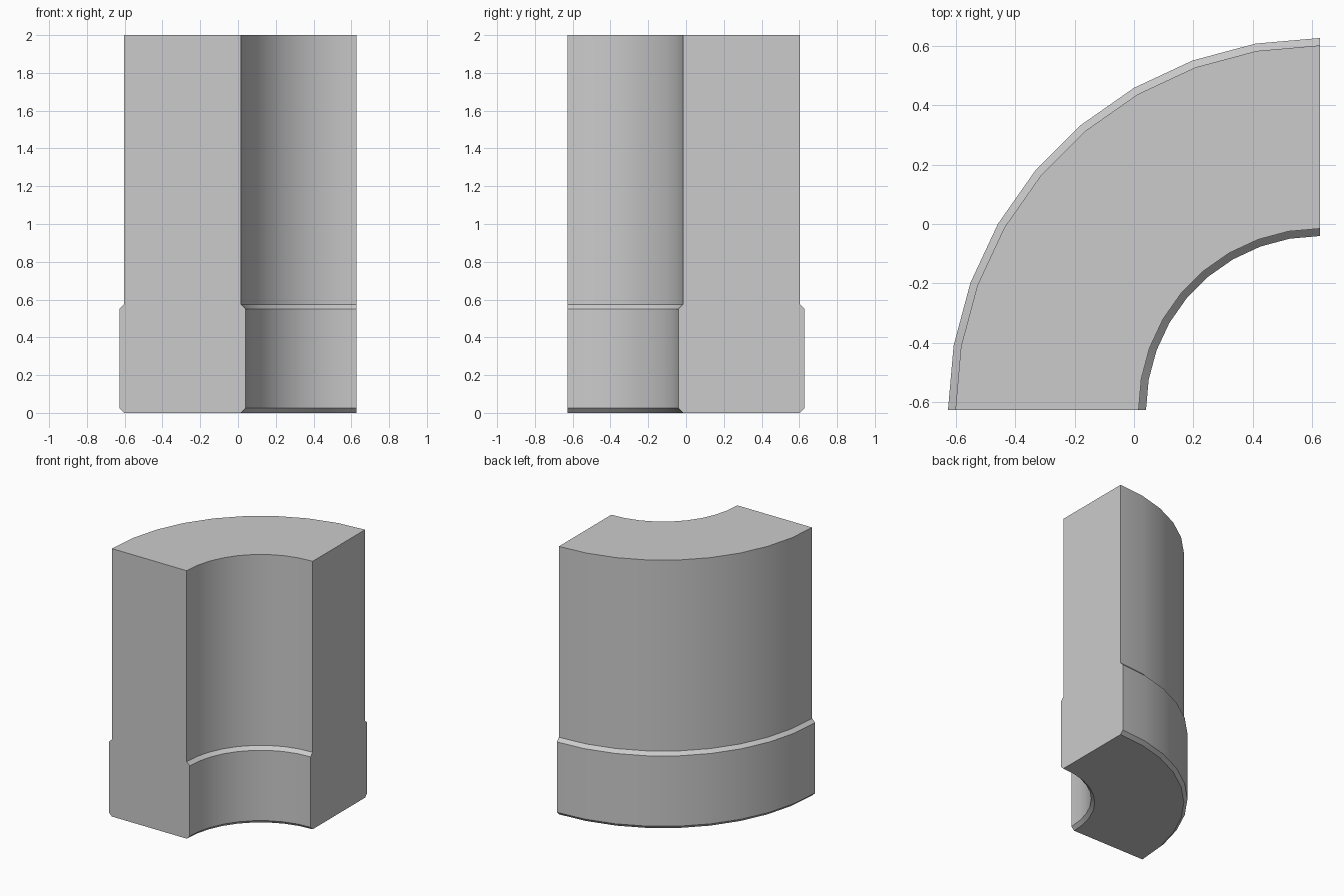
import bpy, bmesh
from math import radians, cos, sin

if "Cube" in bpy.data.objects:
    bpy.data.objects.remove(bpy.data.objects["Cube"])

HALF = 0.6275            # arc axis stands at (HALF, -HALF)
STEPS = 9                # 10 degree facets

# Wall cross-section as (radius, height): skirting below, plain wall above
PROFILE = [
    (1.230, 0.0), (1.255, 0.025), (1.255, 0.55), (1.230, 0.575), (1.230, 2.0),
    (0.612, 2.0), (0.612, 0.575), (0.587, 0.55), (0.587, 0.025), (0.612, 0.0),
]

# Sweep the cross-section through a quarter turn
bm = bmesh.new()
rings = []
for i in range(STEPS + 1):
    a = radians(90 + 90 * i / STEPS)
    rings.append([bm.verts.new((HALF + r * cos(a), -HALF + r * sin(a), z))
                  for r, z in PROFILE])

n = len(PROFILE)
for a, b in zip(rings, rings[1:]):
    for j in range(n):
        k = (j + 1) % n
        bm.faces.new((a[j], a[k], b[k], b[j]))

# Flat end caps
bm.faces.new(rings[0])
bm.faces.new(rings[-1])
bmesh.ops.recalc_face_normals(bm, faces=bm.faces)

mesh = bpy.data.meshes.new("curved_wall")
bm.to_mesh(mesh)
bm.free()
wall = bpy.data.objects.new("curved_wall", mesh)
bpy.context.collection.objects.link(wall)

# Smooth along the curve, sharp at the profile corners
bpy.context.view_layer.objects.active = wall
wall.select_set(True)
bpy.ops.object.shade_smooth_by_angle(angle=radians(30))
